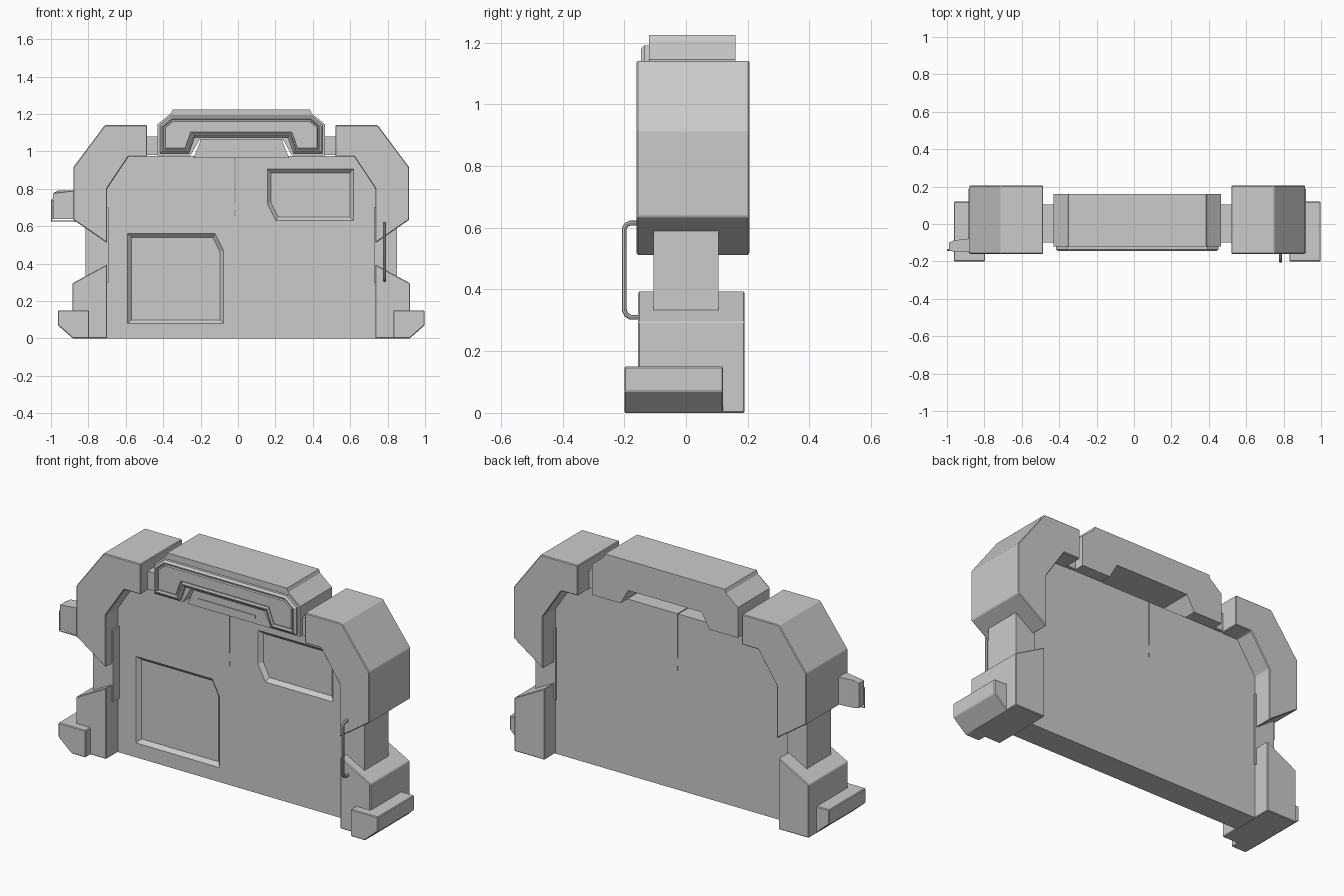
import bpy, bmesh
from math import radians
from mathutils import Vector

if "Cube" in bpy.data.objects:
    bpy.data.objects.remove(bpy.data.objects["Cube"])

CX = 0.0175  # centre line of the gate frame


def finish(name, bm, smooth=True):
    bmesh.ops.recalc_face_normals(bm, faces=bm.faces[:])
    me = bpy.data.meshes.new(name)
    bm.to_mesh(me)
    bm.free()
    ob = bpy.data.objects.new(name, me)
    bpy.context.collection.objects.link(ob)
    return ob


def prism(name, pts, y0, y1, side=1, bevel=0.0, insets=(), inset_y=-1):
    """Extrude an (x, z) profile along y; optional (thickness, depth) insets on one cap."""
    bm = bmesh.new()
    f = bm.faces.new([bm.verts.new((CX + side * x, y0, z)) for x, z in pts])
    r = bmesh.ops.extrude_face_region(bm, geom=[f])
    for v in r["geom"]:
        if isinstance(v, bmesh.types.BMVert):
            v.co.y = y1
    bmesh.ops.recalc_face_normals(bm, faces=bm.faces[:])
    cap = next(q for q in bm.faces if q.normal.y * inset_y > 0.9)
    for t, d in insets:
        bmesh.ops.inset_region(bm, faces=[cap], thickness=t, depth=d, use_even_offset=True)
    ob = finish(name, bm)
    if bevel:
        m = ob.modifiers.new("bevel", "BEVEL")
        m.width, m.segments, m.limit_method = bevel, 1, "ANGLE"
    return ob


def box(name, x0, x1, y0, y1, z0, z1, side=1, bevel=0.0):
    return prism(name, [(x0, z0), (x1, z0), (x1, z1), (x0, z1)], y0, y1, side, bevel)


def cut(target, cutter):
    cutter.hide_render = True
    m = target.modifiers.new("cut", "BOOLEAN")
    m.object, m.operation, m.solver = cutter, "DIFFERENCE", "EXACT"
    bpy.context.view_layer.objects.active = target
    bpy.ops.object.modifier_apply(modifier=m.name)
    bpy.data.objects.remove(cutter)


def pipe(name, pts, radius, sides=2):
    cu = bpy.data.curves.new(name, "CURVE")
    cu.dimensions = "3D"
    cu.bevel_depth, cu.bevel_resolution, cu.use_fill_caps = radius, sides, True
    sp = cu.splines.new("POLY")
    sp.points.add(len(pts) - 1)
    for p, c in zip(sp.points, pts):
        p.co = (*c, 1)
    ob = bpy.data.objects.new(name, cu)
    bpy.context.collection.objects.link(ob)
    return ob


def symmetric(half):
    """Close a right-half profile by mirroring it."""
    return half + [(-x, z) for x, z in reversed(half)]


# Door slab with two recessed panels and the seam between the leaves
DF, DB = -0.05, 0.095
door = prism("door", symmetric([(0.72, 0), (0.72, 0.80), (0.605, 0.975)]), DF, DB)
lower = [(-0.607, 0.08), (-0.095, 0.08), (-0.095, 0.47), (-0.14, 0.56), (-0.607, 0.56)]
upper = [(0.14, 0.905), (0.60, 0.905), (0.60, 0.63), (0.185, 0.63), (0.14, 0.72)]
for pts in (lower, upper):
    cut(door, prism("panel_cutter", pts, DF - 0.03, DF, insets=[(0.02, 0.02)], inset_y=1))
for z0, z1 in ((0.73, 1.0), (0.66, 0.685)):
    cut(door, box("seam_cutter", -0.036, -0.031, DF - 0.05, DB + 0.05, z0, z1))

# Mirrored side pillars
for side, tag in ((1, "right"), (-1, "left")):
    prism(tag + "_pillar_base", [(0.7175, 0), (0.903, 0), (0.903, 0.295), (0.7175, 0.395)],
          -0.155, 0.19, side, 0.004)
    prism(tag + "_foot", [(0.813, 0), (0.90, 0), (0.98, 0.07), (0.98, 0.15), (0.813, 0.15)],
          -0.20, 0.12, side, 0.004)
    box(tag + "_post", 0.71, 0.832, -0.105, 0.105, 0.30, 0.70, side)
    prism(tag + "_upper_arm",
          [(0.503, 1.14), (0.73, 1.14), (0.898, 0.915), (0.898, 0.635), (0.7175, 0.51),
           (0.7175, 0.80), (0.603, 0.972), (0.503, 0.972)], -0.16, 0.205, side, 0.004)
    box(tag + "_header_link", 0.42, 0.52, -0.10, 0.105, 0.98, 1.08, side)

# Header beam with stepped top and notched underside
prism("header", symmetric([(0.225, 1.06), (0.272, 0.977), (0.447, 0.977), (0.447, 1.145),
                           (0.375, 1.205), (0.367, 1.225)]), -0.12, 0.16)
prism("header_trim", symmetric([(0.25, 1.075), (0.28, 0.99), (0.435, 0.99), (0.435, 1.14),
                                (0.375, 1.19)]), -0.135, -0.11,
      insets=[(0.010, 0.010), (0.006, 0.0), (0.004, -0.012), (0.006, 0.0), (0.003, 0.008)])

# Indicator plate inside the notch
prism("indicator_plate", symmetric([(0.255, 0.965), (0.215, 1.065)]), -0.10, DF + 0.01)
box("indicator_strip", -0.19, 0.16, -0.104, -0.095, 0.995, 1.012)

# Grab handle on the right pillar
pipe("grab_handle", [(0.783, y, z) for y, z in
                     ((-0.14, 0.615), (-0.18, 0.615), (-0.193, 0.61), (-0.20, 0.597),
                      (-0.20, 0.333), (-0.193, 0.318), (-0.18, 0.31), (-0.14, 0.31))], 0.008)

# Control box with wire guard on the left pillar
bm = bmesh.new()
rim = [(-0.86, -0.075), (-0.965, -0.088), (-0.99, -0.10), (-0.99, -0.145), (-0.86, -0.15)]
f = bm.faces.new([bm.verts.new((x, y, 0.638)) for x, y in rim])
r = bmesh.ops.extrude_face_region(bm, geom=[f])
for v in r["geom"]:
    if isinstance(v, bmesh.types.BMVert):
        v.co.z = 0.79
        if v.co.x < -0.98:
            v.co.z = 0.775
finish("control_box", bm)
pipe("control_box_wire", [(-0.985, -0.135, 0.75), (-0.996, -0.14, 0.735), (-0.996, -0.14, 0.628),
                          (-0.87, -0.14, 0.628)], 0.004, 1)

# Crisp edges everywhere, soft shading only on the round pipes
for ob in bpy.context.scene.objects:
    ob.select_set(ob.type == "CURVE")
    if ob.type == "CURVE":
        bpy.context.view_layer.objects.active = ob
bpy.ops.object.convert(target="MESH")
bpy.ops.object.shade_smooth_by_angle(angle=radians(40))
